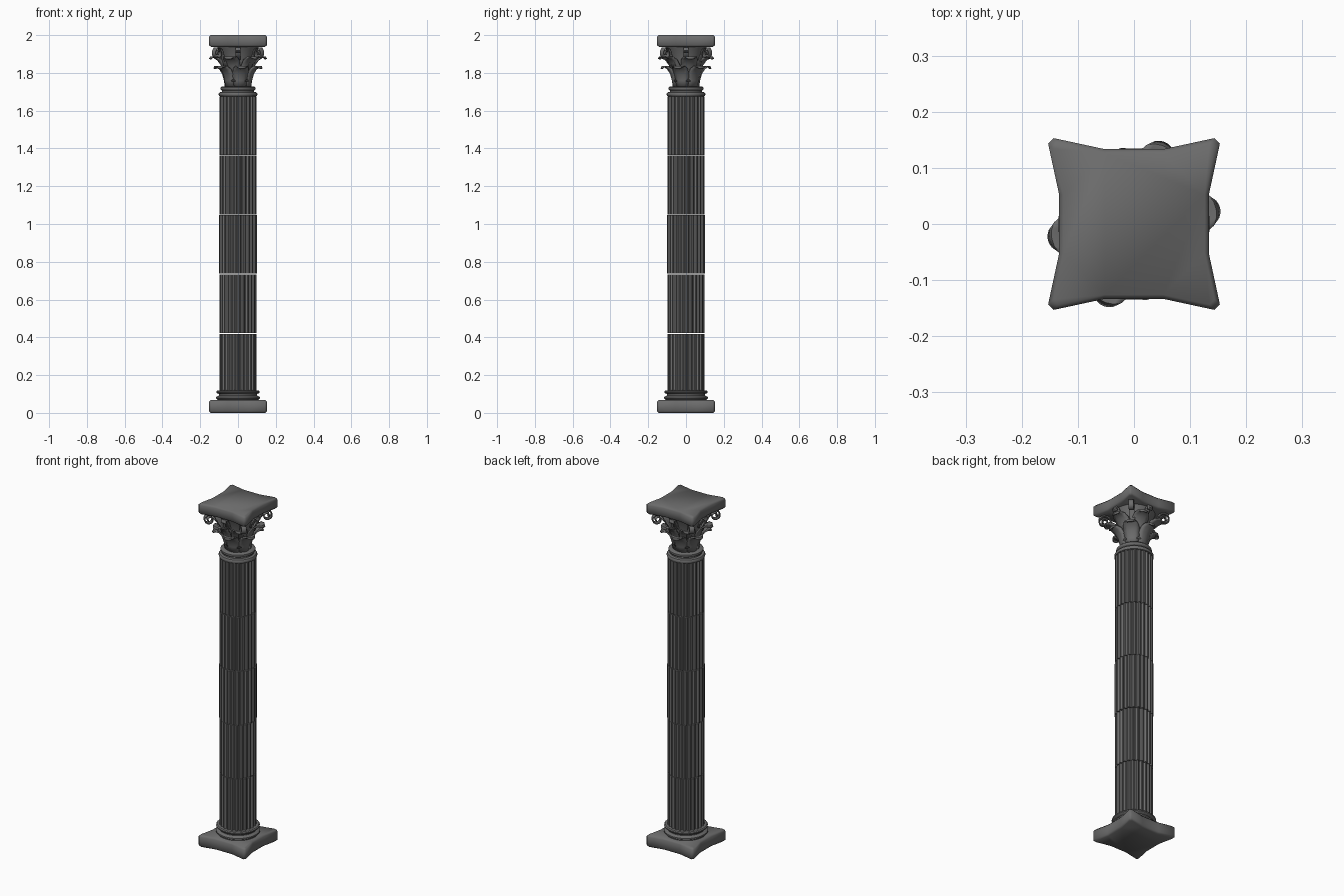
import bpy, bmesh
from math import sin, cos, pi, radians

if "Cube" in bpy.data.objects:
    bpy.data.objects.remove(bpy.data.objects["Cube"])

stone = bpy.data.materials.new("dark_grey_stone")
stone.use_nodes = True
GREY = (0.15, 0.15, 0.15, 1)
stone.diffuse_color = GREY
stone.node_tree.nodes["Principled BSDF"].inputs["Base Color"].default_value = GREY


def finish(name, bm, angle=40):
    """Turn a bmesh into a smooth-shaded stone object."""
    bmesh.ops.recalc_face_normals(bm, faces=bm.faces)
    mesh = bpy.data.meshes.new(name)
    bm.to_mesh(mesh)
    bm.free()
    mesh.materials.append(stone)
    ob = bpy.data.objects.new(name, mesh)
    bpy.context.collection.objects.link(ob)
    bpy.ops.object.select_all(action="DESELECT")
    ob.select_set(True)
    bpy.context.view_layer.objects.active = ob
    bpy.ops.object.shade_smooth_by_angle(angle=radians(angle))
    return ob


def loft(name, rings, angle=40):
    """Bridge closed rings of points and cap both ends."""
    bm = bmesh.new()
    rows = [[bm.verts.new(p) for p in ring] for ring in rings]
    n = len(rows[0])
    for a, b in zip(rows, rows[1:]):
        for i in range(n):
            j = (i + 1) % n
            bm.faces.new((a[i], a[j], b[j], b[i]))
    bm.faces.new(rows[0][::-1])
    bm.faces.new(rows[-1])
    return finish(name, bm, angle)


def lathe(name, profile, n=48):
    return loft(name, [[(r * cos(2 * pi * i / n), r * sin(2 * pi * i / n), z)
                        for i in range(n)] for r, z in profile])


def slab(name, z0, z1):
    """Square slab with hollowed sides, clipped corners and eased edges."""
    side = [(0.153, -0.143), (0.134, -0.055), (0.134, 0.055), (0.153, 0.143)]
    outline = []
    for k in range(4):
        c, s = cos(k * pi / 2), sin(k * pi / 2)
        outline += [(x * c - y * s, x * s + y * c) for x, y in side]
    e = 0.009
    levels = [(z0, 0.94), (z0 + e, 1), (z1 - e, 1), (z1, 0.94)]
    return loft(name, [[(x * f, y * f, z) for x, y in outline] for z, f in levels], 65)


def drum(name, z0, z1, radius, turn):
    """Shaft block with scooped flutes."""
    flutes, steps = 24, 7
    section = []
    for i in range(flutes * steps):
        k = i % steps
        depth = 0 if k == 0 else 0.009 * sin(pi * (k - 1) / (steps - 2))
        a = 2 * pi * i / (flutes * steps) + turn
        section.append(((radius - depth) * cos(a), (radius - depth) * sin(a)))
    return loft(name, [[(x, y, z) for x, y in section] for z in (z0, z1)])


def strip(name, path, widths, angle, cup, thickness):
    """Band following (radius, height) points, cupped across, facing outward."""
    bm = bmesh.new()
    c, s = cos(angle), sin(angle)
    rows = []
    for (r, z), w in zip(path, widths):
        row = []
        for u in (-1, -0.5, 0, 0.5, 1):
            rr, t = r - cup * w * u * u, w * u
            row.append(bm.verts.new((rr * c - t * s, rr * s + t * c, z)))
        rows.append(row)
    for a, b in zip(rows, rows[1:]):
        for i in range(4):
            bm.faces.new((a[i], a[i + 1], b[i + 1], b[i]))
    ob = finish(name, bm)
    mod = ob.modifiers.new("thickness", "SOLIDIFY")
    mod.thickness = thickness
    mod.offset = 0
    return ob


# Plinth and base mouldings
slab("plinth", 0, 0.068)
lathe("base_mouldings", [(0.108, 0.06), (0.11, 0.072), (0.116, 0.076), (0.116, 0.084),
                         (0.108, 0.089), (0.1, 0.093), (0.1, 0.1), (0.11, 0.103),
                         (0.115, 0.108), (0.115, 0.114), (0.11, 0.119), (0.09, 0.12)])

# Five fluted drums with open joints
RADII = (0.098, 0.099, 0.101, 0.099, 0.098)
START, PITCH, GAP = 0.108, 0.3144, 0.004
for i, radius in enumerate(RADII):
    z = START + i * PITCH
    drum(f"shaft_drum_{i + 1}", z, z + PITCH - GAP, radius, radians(2 * i))

# Neck mouldings
lathe("neck_mouldings", [(0.09, 1.675), (0.1, 1.678), (0.102, 1.684), (0.102, 1.69),
                         (0.098, 1.697), (0.085, 1.7), (0.084, 1.707), (0.09, 1.71),
                         (0.093, 1.716), (0.092, 1.723), (0.086, 1.728), (0.06, 1.729)])

# Flaring bell of the capital
lathe("capital_bell", [(0.064, 1.72), (0.066, 1.77), (0.072, 1.83), (0.083, 1.88),
                       (0.1, 1.92), (0.112, 1.945)])

# Two rows of curling leaves
LOWER = [(0.068, 1.725), (0.072, 1.76), (0.083, 1.797), (0.1, 1.822),
         (0.117, 1.834), (0.129, 1.833), (0.134, 1.822)]
UPPER = [(0.07, 1.755), (0.076, 1.8), (0.088, 1.84), (0.108, 1.868),
         (0.131, 1.883), (0.147, 1.884), (0.153, 1.873)]
for i in range(6):
    a = radians(10 + 60 * i)
    strip(f"upper_leaf_{i + 1}", UPPER, (0.026, 0.034, 0.041, 0.043, 0.038, 0.028, 0.014),
          a, 0.3, 0.007)
    strip(f"lower_leaf_{i + 1}", LOWER, (0.03, 0.036, 0.041, 0.041, 0.035, 0.026, 0.013),
          a + radians(30), 0.35, 0.007)

# Corner scrolls and small side scrolls
for i in range(4):
    path = [(0.085, 1.82), (0.1, 1.86), (0.118, 1.895)]
    for k in range(23):
        a = radians(150 - 26 * k)
        q = 0.032 - 0.0011 * k
        path.append((0.155 + q * cos(a), 1.903 + q * sin(a)))
    strip(f"corner_scroll_{i + 1}", path, [0.013] * len(path), radians(45 + 90 * i), 0, 0.006)
    bud = [(0.086, 1.87), (0.1, 1.905), (0.114, 1.928), (0.127, 1.932),
           (0.131, 1.92), (0.123, 1.912)]
    strip(f"side_scroll_{i + 1}", bud, [0.014] * len(bud), radians(90 * i), 0, 0.008)

# Top slab
slab("abacus", 1.938, 2.0)
